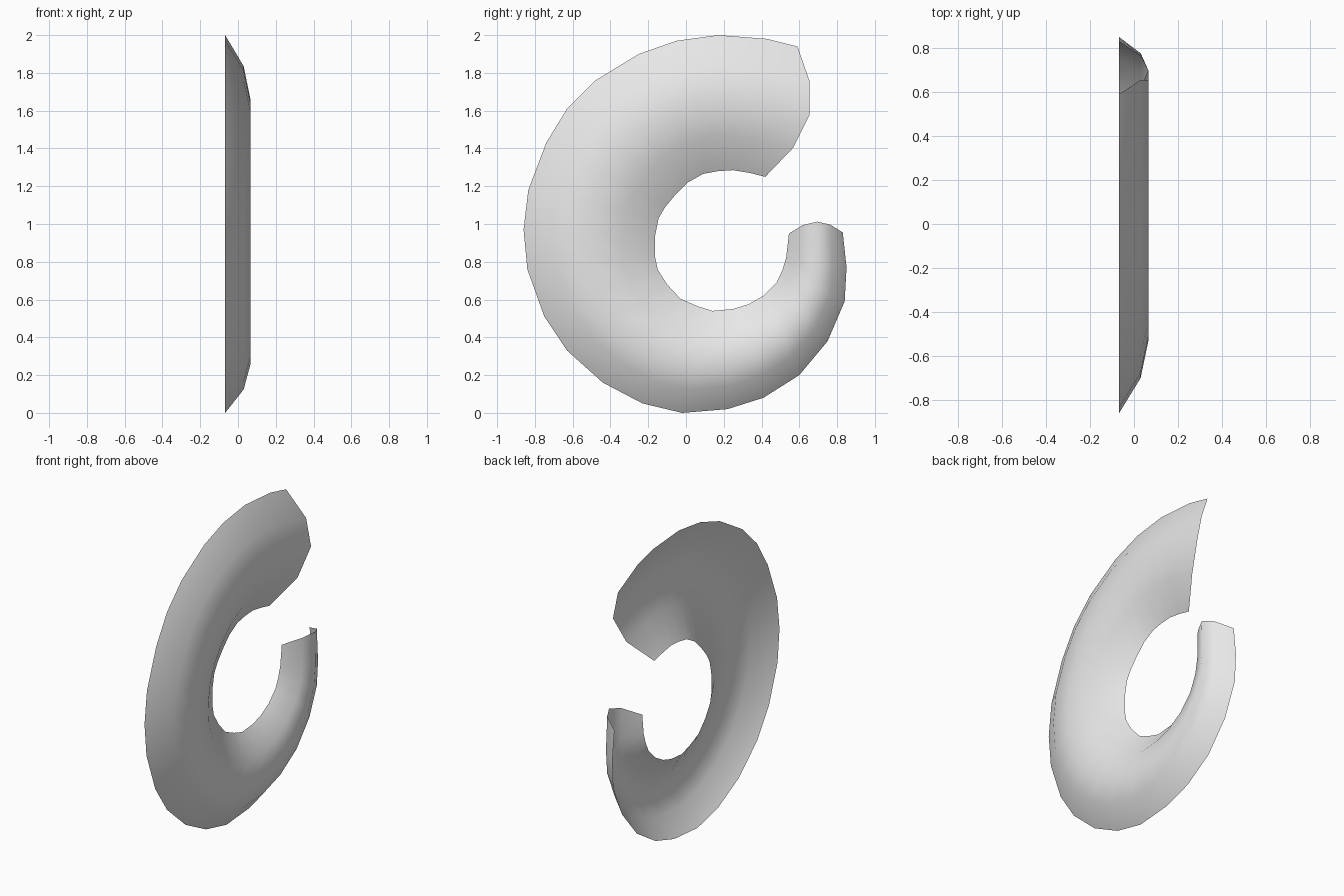
import bpy
import bmesh
from mathutils import Vector

default_cube = bpy.data.objects.get("Cube")
if default_cube:
    bpy.data.objects.remove(default_cube, do_unlink=True)

# Rims of the horn in the side plane (y, z), from wide end to narrow tip
outer_rim = [
    (.59, 1.94), (.43, 1.98), (.17, 2), (-.05, 1.97), (-.25, 1.9), (-.48, 1.76),
    (-.63, 1.61), (-.74, 1.43), (-.835, 1.18), (-.86, .97), (-.84, .76), (-.75, .51),
    (-.63, .33), (-.44, .16), (-.23, .05), (-.02, 0), (.22, .02), (.41, .08),
    (.6, .2), (.75, .38), (.84, .59), (.85, .77), (.83, .955)]
inner_rim = [
    (.42, 1.25), (.34, 1.27), (.25, 1.285), (.17, 1.28), (.09, 1.265), (.01, 1.22),
    (-.06, 1.15), (-.11, 1.09), (-.145, 1.03), (-.165, .93), (-.165, .83), (-.15, .76),
    (-.1, .68), (-.03, .605), (.06, .565), (.14, .54), (.25, .55), (.33, .575),
    (.41, .62), (.48, .69), (.51, .755), (.53, .82), (.545, .95)]

# Arched cross-section: (fraction across, depth, forward bulge at the cut ends)
section = [(0, -.068, 0), (.23, .03, .15), (.47, .065, .21), (.74, .03, .15), (1, -.068, 0)]


def make_material(name, color):
    """Create a plain matte material in one flat colour."""
    material = bpy.data.materials.new(name)
    material.use_nodes = True
    material.diffuse_color = color
    shader = material.node_tree.nodes["Principled BSDF"]
    shader.inputs["Base Color"].default_value = color
    return material


def make_ring(bm, outer, inner, end_direction):
    """Place one cross-section between the rims; cut ends bow outward."""
    outer, inner = Vector((0, *outer)), Vector((0, *inner))
    across = inner - outer
    forward = Vector((0, -across.z, across.y)) * end_direction
    ring = []
    for fraction, depth, bulge in section:
        point = outer + across * fraction + forward * bulge
        point.x = depth
        ring.append(bm.verts.new(point))
    return ring


def build_horn(name, material):
    """Skin the rings into a thin open shell."""
    bm = bmesh.new()
    rings = []
    last = len(outer_rim) - 1
    for index, (outer, inner) in enumerate(zip(outer_rim, inner_rim)):
        end_direction = {0: 1, last: -1}.get(index, 0)
        rings.append(make_ring(bm, outer, inner, end_direction))
    for ring, following in zip(rings, rings[1:]):
        for side in range(len(section) - 1):
            bm.faces.new((ring[side], following[side],
                          following[side + 1], ring[side + 1]))

    # Make the domed side face outward
    bm.normal_update()
    if sum(face.normal.x for face in bm.faces) < 0:
        bmesh.ops.reverse_faces(bm, faces=bm.faces[:])
    for face in bm.faces:
        face.smooth = True
    mesh = bpy.data.meshes.new(name)
    bm.to_mesh(mesh)
    bm.free()
    mesh.materials.append(material)
    horn = bpy.data.objects.new(name, mesh)
    bpy.context.collection.objects.link(horn)
    return horn


build_horn("curled_horn_shell", make_material("light_grey", (.8, .8, .8, 1)))
